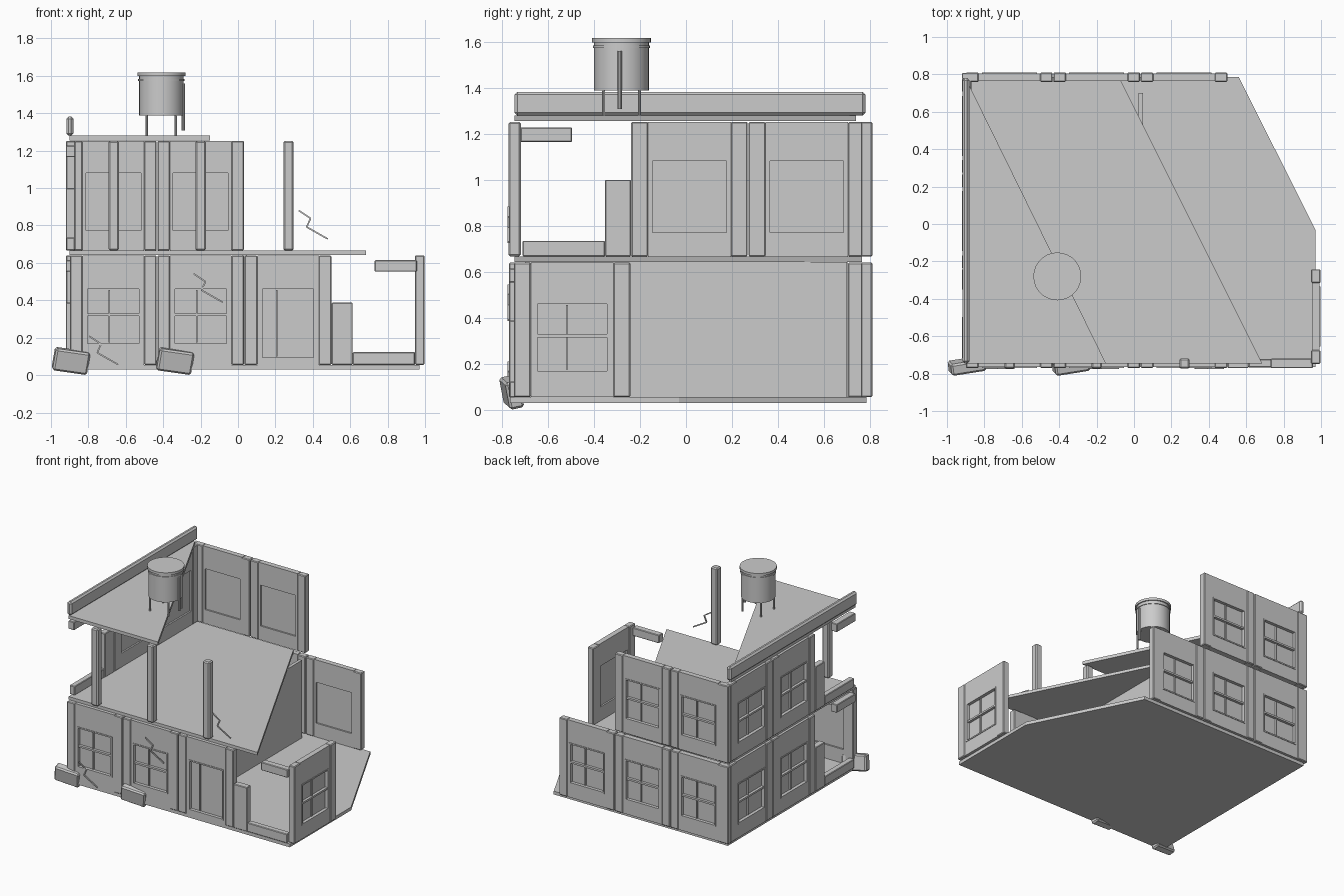
import bpy, bmesh, math
from mathutils import Matrix, Vector

if "Cube" in bpy.data.objects:
    bpy.data.objects.remove(bpy.data.objects["Cube"])

concrete = bpy.data.materials.new("grey_concrete")
concrete.diffuse_color = (0.6, 0.6, 0.6, 1)
concrete.use_nodes = True
concrete.node_tree.nodes["Principled BSDF"].inputs["Base Color"].default_value = concrete.diffuse_color


def finish(bm, name, bevel=0.0):
    bmesh.ops.recalc_face_normals(bm, faces=bm.faces)
    me = bpy.data.meshes.new(name)
    bm.to_mesh(me)
    bm.free()
    me.materials.append(concrete)
    ob = bpy.data.objects.new(name, me)
    bpy.context.collection.objects.link(ob)
    if bevel:
        mod = ob.modifiers.new("soft_edges", 'BEVEL')
        mod.width, mod.segments = bevel, 1
    return ob


def add_box(bm, x0, x1, y0, y1, z0, z1, m=Matrix()):
    t = Matrix.Translation(((x0 + x1) / 2, (y0 + y1) / 2, (z0 + z1) / 2))
    s = Matrix.Diagonal((x1 - x0, y1 - y0, z1 - z0, 1))
    bmesh.ops.create_cube(bm, size=1, matrix=m @ t @ s)


def boxes(name, items, m=Matrix(), bevel=0.0):
    bm = bmesh.new()
    for b in items:
        add_box(bm, *b, m)
    return finish(bm, name, bevel)


def slab(name, pts, z0, z1):
    bm = bmesh.new()
    f = bm.faces.new([bm.verts.new((x, y, z0)) for x, y in pts])
    r = bmesh.ops.extrude_face_region(bm, geom=[f])
    bmesh.ops.translate(bm, vec=(0, 0, z1 - z0),
                        verts=[v for v in r['geom'] if isinstance(v, bmesh.types.BMVert)])
    return finish(bm, name)


H = 0.585            # storey height
G, U = 0.055, 0.667  # base heights of the two storeys


def place(x, y, z, deg):
    return Matrix.Translation((x, y, z)) @ Matrix.Rotation(math.radians(deg), 4, 'Z')


# Wall bay: local x runs along the wall, local -y faces outward
def bay(name, w, m, door=False):
    p = 0.148 * w
    a, b = 0.185 * w, 0.815 * w
    lo, hi = (0.03, 0.415) if door else (0.105, 0.415)
    boxes(name + "_pilasters", [(0.002, p, -.025, .025, 0, H),
                                (w - p, w - .002, -.025, .025, 0, H)], m, 0.005)
    boxes(name + "_panel", [(p, w - p, -.02, .02, 0, lo), (p, w - p, -.02, .02, hi, H),
                            (p, a, -.02, .02, lo, hi), (b, w - p, -.02, .02, lo, hi)], m)
    t = 0.01
    mid = (0.37 if door else 0.455) * w
    parts = [(a, b, .0, .008, lo, hi),
             (a, a + t, -.024, .0, lo, hi), (b - t, b, -.024, .0, lo, hi),
             (a, b, -.024, .0, lo, lo + t), (a, b, -.024, .0, hi - t, hi),
             (mid - .004, mid + .004, -.012, .0, lo + .015, hi - .015)]
    if not door:
        parts.append((a, b, -.02, .0, .26, .274))
    boxes(name + ("_door" if door else "_window"), parts, m)


# Broken bay: stub pier, low sill and hanging lintel piece
def broken_bay(name, w, m, flip=False):
    def s(x0, x1):
        return (w - x1, w - x0) if flip else (x0, x1)
    boxes(name + "_pier", [(*s(0, .112), -.025, .025, 0, .333)], m, 0.004)
    boxes(name + "_sill", [(*s(.112, w - .02), -.022, .022, 0, .068)], m, 0.004)
    boxes(name + "_lintel", [(*s(w - .235, w - .01), -.025, .025, .498, .56)], m, 0.004)


# Slabs
slab("ground_slab", [(-.9, -.765), (.97, -.765), (.97, -.03), (.56, .785), (-.9, .785)], .03, .055)
slab("upper_floor", [(-.9, -.745), (.685, -.745), (-.07, .765), (-.9, .765)], .643, .666)
slab("broken_roof", [(-.9, -.745), (-.15, -.745), (-.88, .74), (-.9, .74)], 1.255, 1.28)

# Front wall
W, S = 0.467, 0.51
for i in range(3):
    bay("front_bay_%d" % i, W, place(-.9 + i * W, -.745, G, 0), door=(i == 2))
broken_bay("front_ruin", .465, place(.501, -.745, G, 0))

# Back wall
for z, n, level in ((G, 3, "ground"), (U, 2, "upper")):
    for i in range(n):
        bay("back_%s_bay_%d" % (level, i), W, place(-.9 + (i + 1) * W, .785, z, 180))

# Left wall, both storeys
for z, level in ((G, "ground"), (U, "upper")):
    for i in range(2):
        bay("left_%s_bay_%d" % (level, i), S, place(-.895, -.24 + (i + 1) * S, z, -90))
    broken_bay("left_%s_ruin" % level, S - .02, place(-.895, -.24, z, -90))
    boxes("left_%s_corner_post" % level, [(-.92, -.87, .775, .808, z, z + H)], bevel=.004)

# Right wall and inner partition
bay("right_bay", S, place(.972, -.75, G, 90))
boxes("partition_wall", [(.024, .048, -.7, .7, G, .643)])

# Upper front columns
boxes("front_columns", [(x - .028, x + .028, -.772, -.718, U, 1.252)
                        for x in (-.665, -.2, .27)], bevel=.008)

# Roof parapet
boxes("parapet", [(-.918, -.88, -.745, .78, 1.28, 1.382)], bevel=.012)

# Water tank
TX, TY = -.41, -.28


def drum(bm, r, z0, z1, x=TX, y=TY, n=28):
    bmesh.ops.create_cone(bm, cap_ends=True, segments=n, radius1=r, radius2=r, depth=z1 - z0,
                          matrix=Matrix.Translation((x, y, (z0 + z1) / 2)))


def tank_part(name, drums):
    bm = bmesh.new()
    for d in drums:
        drum(bm, *d)
    ob = finish(bm, name)
    bpy.context.view_layer.objects.active = ob
    ob.select_set(True)
    bpy.ops.object.shade_smooth_by_angle()
    ob.select_set(False)


tank_part("tank_body", [(.119, 1.388, 1.6), (.124, 1.572, 1.584)])
tank_part("tank_lid", [(.128, 1.598, 1.617)])
tank_part("tank_legs", [(.007, 1.28, 1.39, TX + i * .078, TY + j * .078, 8)
                        for i in (-1, 1) for j in (-1, 1)])
tank_part("tank_pipe", [(.01, 1.307, 1.56, -.292, -.288, 10)])

# Zigzag cracks in front of the facade
zigzag = [(0, 0), (.063, -.042), (.042, -.088), (.155, -.152)]
for k, (cx, cz) in enumerate(((-.237, .542), (-.795, .208), (.325, .88))):
    bm = bmesh.new()
    for (ax, az), (bx, bz) in zip(zigzag, zigzag[1:]):
        d = Vector((bx - ax, 0, bz - az))
        m = Matrix.Translation((cx + ax, -.772, cz + az)) @ \
            Matrix.Rotation(-math.atan2(d.z, d.x), 4, 'Y')
        add_box(bm, 0, d.length, -.004, .004, -.004, .004, m)
    finish(bm, "crack_%d" % k)

# Fallen blocks
for k, (x, ry, rz) in enumerate(((-.893, 8, 9), (-.337, 8, 9))):
    m = Matrix.Translation((x, -.758, .076)) @ \
        Matrix.Rotation(math.radians(rz), 4, 'Z') @ Matrix.Rotation(math.radians(ry), 4, 'Y') @ \
        Matrix.Rotation(math.radians(12), 4, 'X')
    boxes("rubble_block_%d" % k, [(-.094, .094, -.032, .032, -.06, .06)], m, .01)
